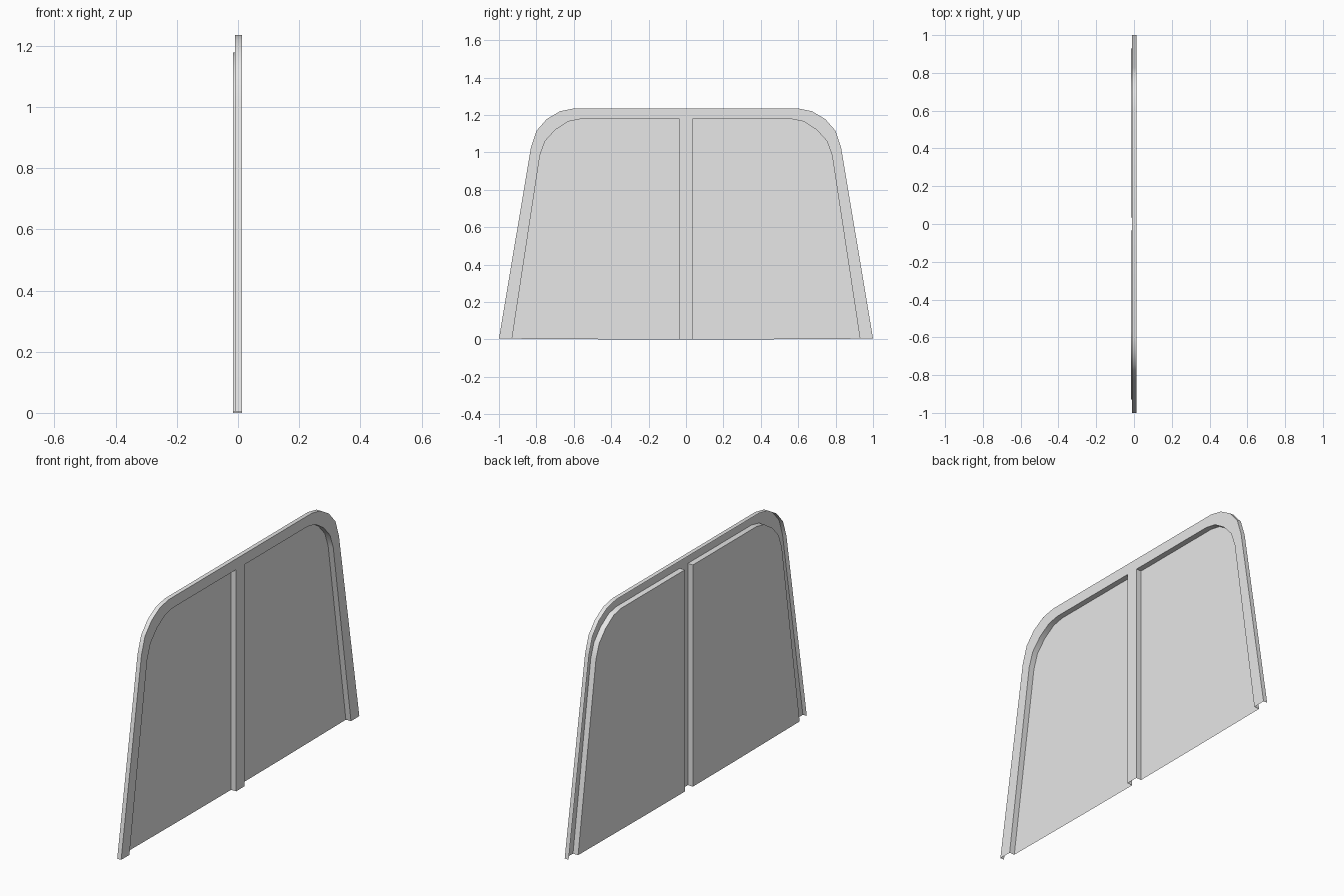
import bpy, math

cube = bpy.data.objects.get("Cube")
if cube:
    bpy.data.objects.remove(cube, do_unlink=True)

grey = bpy.data.materials.new("plain grey")
grey.use_nodes = True
color = (0.8, 0.8, 0.8, 1)
grey.diffuse_color = color
grey.node_tree.nodes["Principled BSDF"].inputs["Base Color"].default_value = color

FRONT, RIM, BACK = 0.013, -0.01, -0.017


def bottom(y):
    # very slight bow of the lower edge
    return (y, 0.005 * y * y)


# Matching half outlines (y, z): lower corner, rounded corner, centre post
outer = [bottom(1.0), (0.829, 1.027), (0.80, 1.115), (0.745, 1.178),
         (0.674, 1.22), (0.60, 1.235), (0, 1.235), bottom(0)]
inner = [bottom(0.93), (0.781, 0.984), (0.754, 1.06), (0.70, 1.12),
         (0.631, 1.165), (0.567, 1.178), (0.034, 1.178), bottom(0.034)]


def at(x, outline):
    return [(x, y, z) for y, z in outline]


def strip(a, b):
    return [[a[i], a[i + 1], b[i + 1], b[i]] for i in range(len(a) - 1)]


def sheet(name, polygons):
    """Thin pressed sheet, mirrored across y."""
    verts = sorted({p for poly in polygons for p in poly})
    index = {p: i for i, p in enumerate(verts)}
    mesh = bpy.data.meshes.new(name)
    mesh.from_pydata(verts, [], [[index[p] for p in poly] for poly in polygons])
    mesh.materials.append(grey)
    obj = bpy.data.objects.new(name, mesh)
    bpy.context.collection.objects.link(obj)
    bpy.ops.object.select_all(action='DESELECT')
    obj.select_set(True)
    bpy.context.view_layer.objects.active = obj
    bpy.ops.object.shade_smooth_by_angle(angle=math.radians(30))
    mirror = obj.modifiers.new("mirror", 'MIRROR')
    mirror.use_axis = (False, True, False)
    return obj


# Raised border and centre post, with the turned outer rim
front_outer, front_inner = at(FRONT, outer), at(FRONT, inner)
sheet("frame", strip(front_inner, front_outer)
      + strip(front_outer[:-1], at(RIM, outer[:-1])))

# Recessed panels with their side walls
panel_edge = at(BACK, inner)
panel = panel_edge + at(BACK, [bottom(0.38)])
sheet("recessed_panels", [panel[::-1]] + strip(panel_edge, front_inner))
